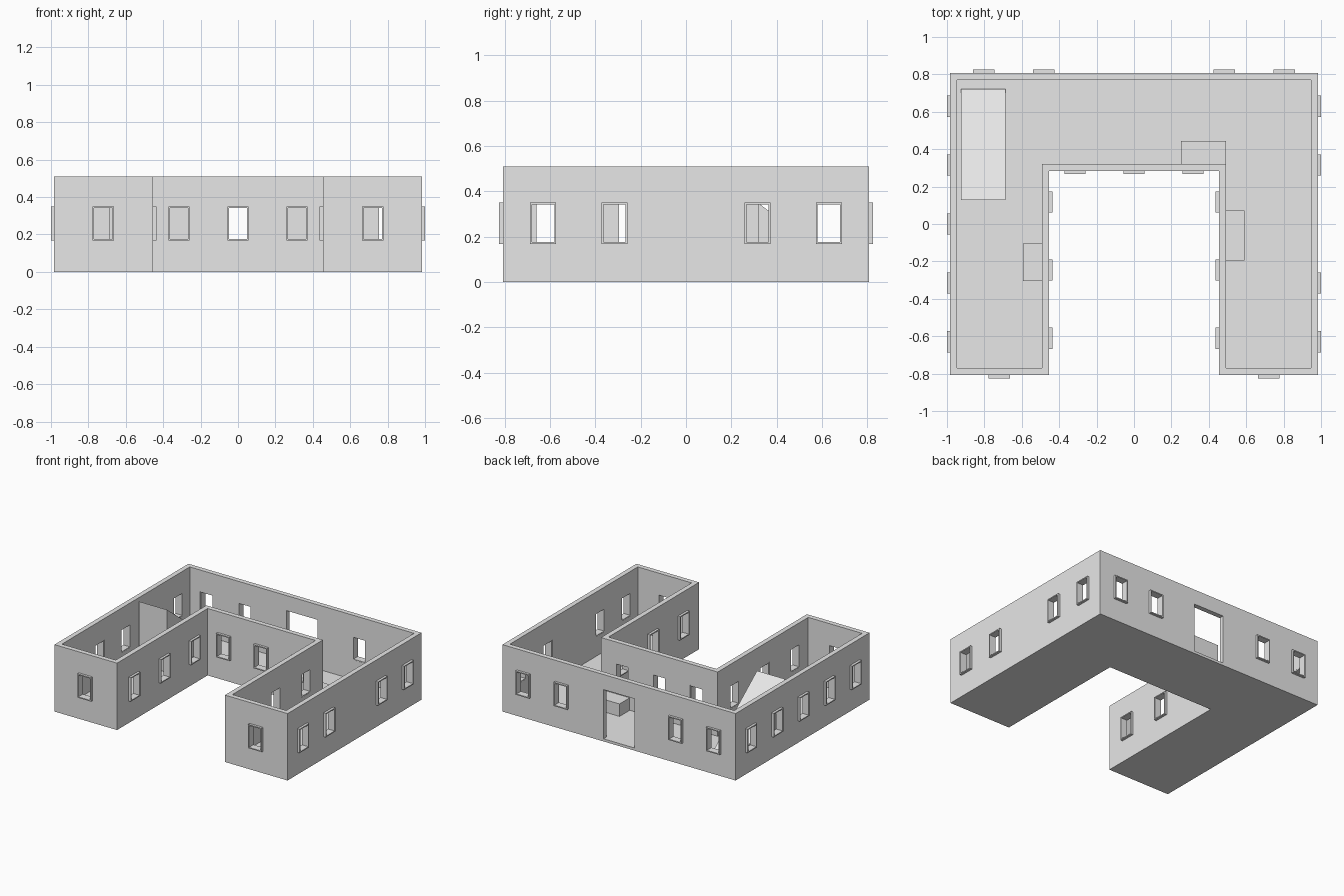
import bpy, bmesh
from mathutils import Matrix, Vector
from math import pi

if "Cube" in bpy.data.objects:
    bpy.data.objects.remove(bpy.data.objects["Cube"])

H, FLOOR, T = 0.51, 0.02, 0.037          # wall height, floor slab, wall thickness
X, Y, CX, CY = 0.983, 0.807, 0.455, 0.284  # outer half sizes, courtyard half width and back
WW, Z0, Z1, OUT, RIM = 0.114, 0.168, 0.35, 0.018, 0.008   # window sizes

grey = bpy.data.materials.new("plain_grey")
grey.diffuse_color = (0.8, 0.8, 0.8, 1)
grey.use_nodes = True
grey.node_tree.nodes["Principled BSDF"].inputs["Base Color"].default_value = grey.diffuse_color


def make(name, bm):
    bmesh.ops.recalc_face_normals(bm, faces=bm.faces)
    me = bpy.data.meshes.new(name)
    bm.to_mesh(me)
    bm.free()
    me.materials.append(grey)
    ob = bpy.data.objects.new(name, me)
    bpy.context.collection.objects.link(ob)
    return ob


def prism(bm, points, move):
    """Extrude a flat outline along a vector."""
    face = bm.faces.new([bm.verts.new(p) for p in points])
    ext = bmesh.ops.extrude_face_region(bm, geom=[face])["geom"]
    vs = [g for g in ext if isinstance(g, bmesh.types.BMVert)]
    bmesh.ops.translate(bm, verts=vs, vec=move)


def box(bm, x0, x1, y0, y1, z0, z1, m=Matrix()):
    pts = [m @ Vector(p) for p in ((x0, y0, z0), (x1, y0, z0), (x1, y1, z0), (x0, y1, z0))]
    prism(bm, pts, (0, 0, z1 - z0))


def u_shape(name, inset, z0, z1):
    x, y, cx, cy = X - inset, Y - inset, CX + inset, CY + inset
    bm = bmesh.new()
    prism(bm, [(-x, -y, z0), (-cx, -y, z0), (-cx, cy, z0), (cx, cy, z0),
               (cx, -y, z0), (x, -y, z0), (x, y, z0), (-x, y, z0)], (0, 0, z1 - z0))
    return make(name, bm)


def subtract(ob, cutter):
    mod = ob.modifiers.new("cut", 'BOOLEAN')
    mod.operation, mod.solver, mod.object = 'DIFFERENCE', 'EXACT', cutter
    dg = bpy.context.evaluated_depsgraph_get()
    me = bpy.data.meshes.new_from_object(ob.evaluated_get(dg))
    ob.modifiers.clear()
    ob.data = me
    bpy.data.objects.remove(cutter)


# Window placements: position on outer wall face and turn (0 faces -y)
windows = [(s * 0.72, -Y, 0) for s in (-1, 1)]
windows += [(x, CY, 0) for x in (-0.315, 0, 0.315)]
windows += [(x, Y, pi) for x in (-0.803, -0.483, 0.483, 0.803)]
windows += [(X, y, pi / 2) for y in (-0.63, -0.315, 0.315, 0.63)]
windows += [(-X, y, -pi / 2) for y in (-0.63, -0.315, 0, 0.315, 0.63)]
for y in (-0.61, -0.246, 0.118):
    windows += [(-CX, y, pi / 2), (CX, y, -pi / 2)]
places = [Matrix.Translation((x, y, 0)) @ Matrix.Rotation(a, 4, 'Z') for x, y, a in windows]

# U-shaped shell with hollow interior
walls = u_shape("walls_and_floor", 0, 0, H)
subtract(walls, u_shape("cavity", T, FLOOR, H + 0.1))

# Window and door openings
w = WW / 2
bm = bmesh.new()
for m in places:
    box(bm, -w + 0.002, w - 0.002, -0.02, T + 0.01, Z0 + 0.002, Z1 - 0.002, m)
box(bm, -0.13, 0.13, Y - T - 0.01, Y + 0.02, FLOOR, 0.395)
subtract(walls, make("openings", bm))

# Window frames, projecting outwards from the walls
bm = bmesh.new()
d0, d1 = -OUT, T - 0.001
for m in places:
    box(bm, -w, -w + RIM, d0, d1, Z0, Z1, m)
    box(bm, w - RIM, w, d0, d1, Z0, Z1, m)
    box(bm, -w + RIM, w - RIM, d0, d1, Z0, Z0 + RIM, m)
    box(bm, -w + RIM, w - RIM, d0, d1, Z1 - RIM, Z1, m)
make("window_frames", bm)

# Ramp in the back left corner
bm = bmesh.new()
prism(bm, [(-0.924, 0.127, FLOOR), (-0.924, 0.722, FLOOR), (-0.924, 0.722, 0.036),
           (-0.924, 0.127, 0.498)], (0.236, 0, 0))
make("ramp", bm)

# Low benches against the courtyard walls
for name, b in (("back_bench", (0.25, CX + T, CY + T, 0.444)),
                ("left_bench", (-0.594, -CX - T, -0.305, -0.105)),
                ("right_bench", (CX + T, 0.59, -0.195, 0.071))):
    bm = bmesh.new()
    box(bm, *b, FLOOR, 0.115)
    make(name, bm)
